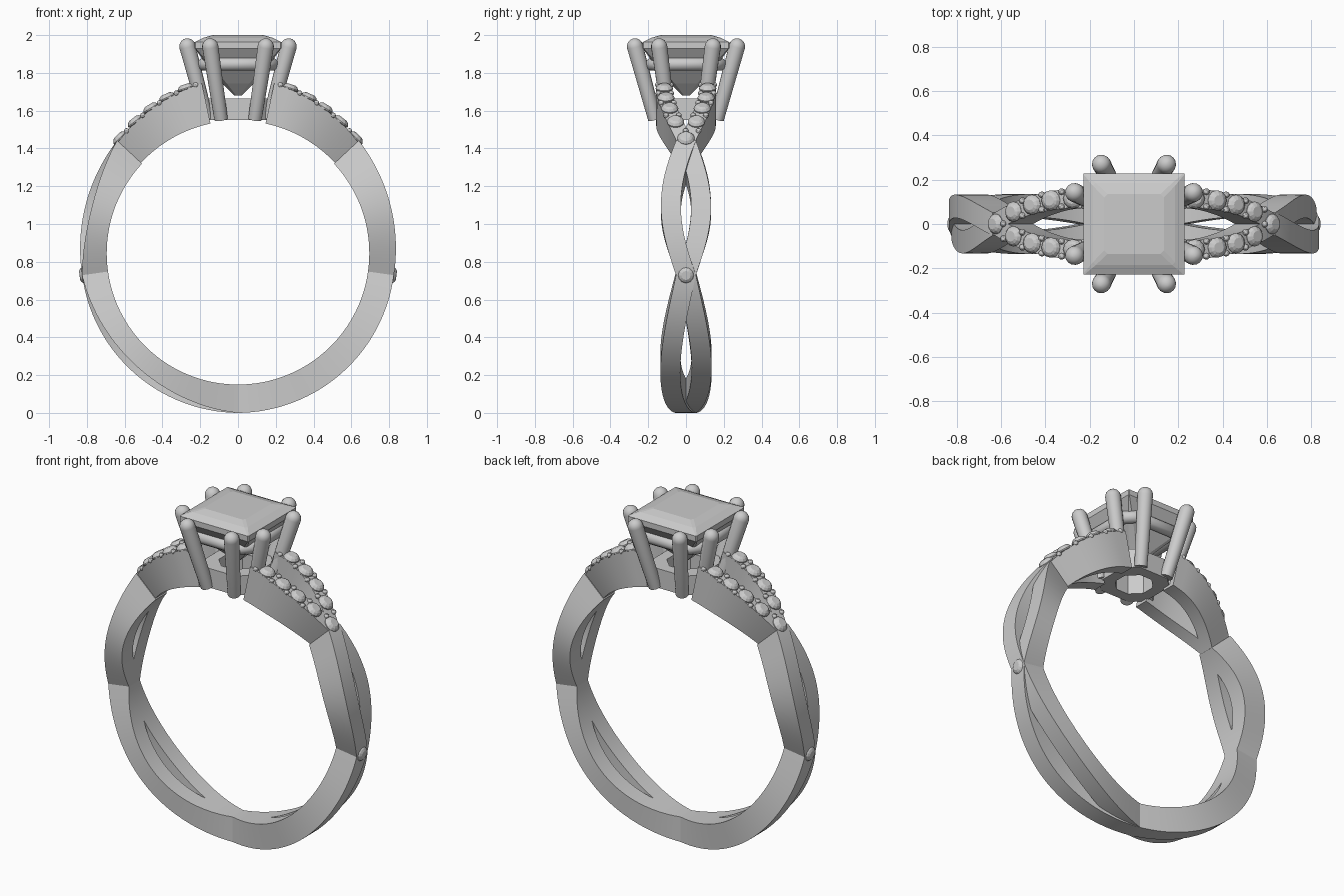
import bpy, bmesh
from math import sin, cos, pi, radians
from mathutils import Vector, Matrix

if "Cube" in bpy.data.objects:
    bpy.data.objects.remove(bpy.data.objects["Cube"])

CZ = 0.845  # height of the finger hole centre
HALF_TURN = Matrix.Rotation(pi, 4, 'Z')


def finish(bm, name, smooth=True):
    bmesh.ops.recalc_face_normals(bm, faces=bm.faces)
    me = bpy.data.meshes.new(name)
    bm.to_mesh(me)
    bm.free()
    ob = bpy.data.objects.new(name, me)
    bpy.context.collection.objects.link(ob)
    if smooth:
        bpy.ops.object.select_all(action='DESELECT')
        ob.select_set(True)
        bpy.context.view_layer.objects.active = ob
        bpy.ops.object.shade_smooth_by_angle(angle=radians(30))
    return ob


def both_sides(bm):
    """Repeat the right half on the left by a half turn."""
    d = bmesh.ops.duplicate(bm, geom=bm.verts[:] + bm.edges[:] + bm.faces[:])
    vs = [g for g in d['geom'] if isinstance(g, bmesh.types.BMVert)]
    bmesh.ops.transform(bm, matrix=HALF_TURN, verts=vs)


def loft(bm, rings):
    """Skin equal-sized rings of points and cap both ends."""
    vr = [[bm.verts.new(p) for p in r] for r in rings]
    n = len(vr[0])
    for a, b in zip(vr, vr[1:]):
        for i in range(n):
            j = (i + 1) % n
            bm.faces.new((a[i], a[j], b[j], b[i]))
    bm.faces.new(vr[0])
    bm.faces.new(vr[-1])


def polar(deg, r, y):
    a = radians(deg)
    return Vector((r * cos(a), y, CZ + r * sin(a)))


def band(bm, a0, a1, steps, section):
    """Sweep a rectangle round the finger; section(t) gives y, width, inner r, outer r."""
    rings = []
    for i in range(steps + 1):
        t = i / steps
        y, w, ri, ro = section(t)
        d = a0 + (a1 - a0) * t
        rings.append([polar(d, r, y + s * w / 2) for r, s in
                      ((ri, -1), (ro, -1), (ro, 1), (ri, 1))])
    loft(bm, rings)


def lathe(bm, profile, pos, axis, n=12):
    q = Vector(axis).to_track_quat('Z', 'Y')
    loft(bm, [[Vector(pos) + q @ Vector((r * cos(2 * pi * k / n), r * sin(2 * pi * k / n), h))
               for k in range(n)] for r, h in profile])


# Woven lower shank: two strands crossing at the sides and the bottom
bm = bmesh.new()
for a0, a1, amp in ((-90, -8, 0.083), (-8, 43, 0.08)):
    for s in (-1, 1):
        def strand(t, s=s, amp=amp, top=(a0 == -8)):
            b = sin(pi * t)
            outer = 0.845 - 0.012 * (t if not top else 1 - t)
            outer += 0.03 * t * t if top else 0
            return s * amp * b, 0.105, 0.695, outer - (0.035 * b if s > 0 else 0)
        band(bm, a0, a1, 32, strand)
both_sides(bm)
finish(bm, "woven_shank")


# Split shoulders rising to the head
def shoulder_y(t):
    return 0.115 * sin(min(1, t * 1.15) * pi / 2)


def shoulder_r(t):
    return 0.865 + 0.055 * t


bm = bmesh.new()
for s in (-1, 1):
    band(bm, 42, 78, 24, lambda t: (s * shoulder_y(t), 0.085, 0.702, shoulder_r(t)))
both_sides(bm)
finish(bm, "split_shoulders")

# Small round stones and their grip beads
stones, beads = bmesh.new(), bmesh.new()
CUT = [(0.024, 0.022), (0.036, 0.015), (0.046, 0.002), (0.046, -0.004), (0.006, -0.04)]
for i, d in enumerate((44.3, 52, 59, 65.5, 72.5)):
    t = (d - 42) / 36
    for s in ((1,) if i == 0 else (-1, 1)):
        y = 0 if i == 0 else s * shoulder_y(t)
        p = polar(d, shoulder_r(t) + 0.004, y)
        lathe(stones, CUT, p, (cos(radians(d)), 0, sin(radians(d))))
        tb = t + 3.4 / 36
        for e in (-1, 1):
            q = polar(d + 3.4, shoulder_r(tb) + 0.002, s * shoulder_y(tb) + e * 0.034)
            bmesh.ops.create_uvsphere(beads, u_segments=10, v_segments=6, radius=0.015,
                                      matrix=Matrix.Translation(q))
# Single stones at the side crossings
lathe(stones, CUT, (0.817, 0, 0.73), (1, 0, -0.12))
both_sides(stones)
both_sides(beads)
finish(stones, "accent_stones", False)
finish(beads, "grip_beads")

# Eight leaning claws with round tips
bm = bmesh.new()
for sx in (-1, 1):
    for sy in (-1, 1):
        for (bx, by), (tx, ty) in (((0.09, 0.165), (0.147, 0.27)), ((0.165, 0.09), (0.268, 0.142))):
            a, b = Vector((sx * bx, sy * by, 1.555)), Vector((sx * tx, sy * ty, 1.94))
            ax = (b - a).normalized()
            prof = [(0.036, 0), (0.043, (b - a).length)]
            prof += [(0.043 * cos(k * pi / 10), (b - a).length + 0.043 * sin(k * pi / 10))
                     for k in (1, 2, 3, 4, 4.8)]
            lathe(bm, prof, a, ax, 16)
finish(bm, "claws")


# Rails of the head: open frames made from closed octagonal loops
def octagon(a, c, z):
    return [Vector((x, y, z)) for x, y in
            ((a, -c), (a, c), (c, a), (-c, a), (-a, c), (-a, -c), (-c, -a), (c, -a))]


cu = bpy.data.curves.new("gallery_rail", 'CURVE')
cu.dimensions = '3D'
cu.bevel_depth = 0.036
cu.bevel_resolution = 3
sp = cu.splines.new('POLY')
loop = octagon(0.18, 0.135, 1.846)
sp.points.add(len(loop) - 1)
for pt, co in zip(sp.points, loop):
    pt.co = (*co, 1)
sp.use_cyclic_u = True
bpy.context.collection.objects.link(bpy.data.objects.new("gallery_rail", cu))

bm = bmesh.new()
frame = [[bm.verts.new(p) for p in octagon(a, c, z)] for a, c, z in
         ((0.165, 0.1, 1.55), (0.165, 0.1, 1.665), (0.1, 0.04, 1.665), (0.1, 0.04, 1.55))]
for k in range(4):
    a, b = frame[k], frame[(k + 1) % 4]
    for i in range(8):
        j = (i + 1) % 8
        bm.faces.new((a[i], a[j], b[j], b[i]))
finish(bm, "head_base", False)

# Square centre stone: table, crown, girdle, pavilion
bm = bmesh.new()
loft(bm, [octagon(a, c, z) for a, c, z in
          ((0.135, 0.12, 2.0), (0.185, 0.172, 1.985), (0.229, 0.225, 1.963), (0.229, 0.225, 1.93),
           (0.15, 0.13, 1.82), (0.085, 0.06, 1.745), (0.02, 0.01, 1.68))])
finish(bm, "centre_stone", False)
